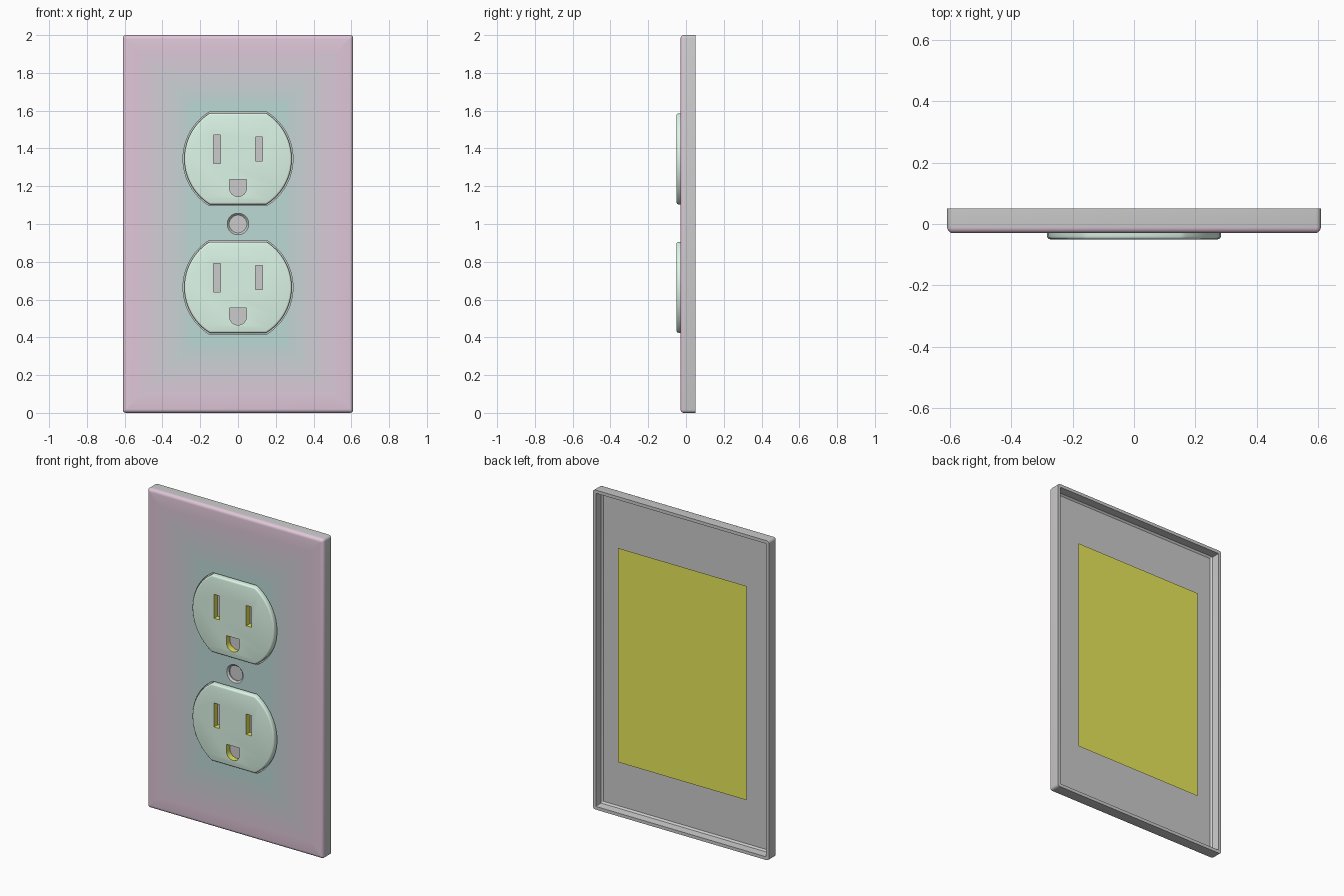
import bpy, bmesh
from math import sin, cos, pi, asin

if "Cube" in bpy.data.objects:
    bpy.data.objects.remove(bpy.data.objects["Cube"])


def material(name, rgb):
    m = bpy.data.materials.new(name)
    m.diffuse_color = (*rgb, 1)
    m.use_nodes = True
    m.node_tree.nodes["Principled BSDF"].inputs["Base Color"].default_value = m.diffuse_color
    return m


GREY = material("grey", (0.8, 0.8, 0.8))
YELLOW = material("yellow", (0.8, 0.8, 0.1))
GREEN = material("pale_green", (0.72, 0.92, 0.8))
MAUVE, TEAL = (0.74, 0.57, 0.69), (0.5, 0.7, 0.66)


def loft(name, rings, mats, span_mats=None):
    """Skin a list of (outline, y) rings into a closed solid; outlines are (x, z) lists."""
    bm = bmesh.new()
    loops = [[bm.verts.new((x, y, z)) for x, z in pts] for pts, y in rings]
    n = len(loops[0])
    first = bm.faces.new(loops[0])
    last = bm.faces.new(loops[-1])
    for k, (a, b) in enumerate(zip(loops, loops[1:])):
        for i in range(n):
            j = (i + 1) % n
            f = bm.faces.new((a[i], a[j], b[j], b[i]))
            f.material_index = span_mats[k] if span_mats else 0
    if span_mats:
        first.material_index, last.material_index = span_mats[0], span_mats[-1]
    bmesh.ops.recalc_face_normals(bm, faces=bm.faces)
    me = bpy.data.meshes.new(name)
    bm.to_mesh(me)
    bm.free()
    for m in mats:
        me.materials.append(m)
    ob = bpy.data.objects.new(name, me)
    bpy.context.collection.objects.link(ob)
    return ob


def activate(ob):
    bpy.ops.object.select_all(action='DESELECT')
    ob.select_set(True)
    bpy.context.view_layer.objects.active = ob


def cut(ob, cutter):
    """Subtract the cutter, keeping the cutter's colour on the new walls."""
    cutter.hide_render = True
    mod = ob.modifiers.new("cut", 'BOOLEAN')
    mod.operation, mod.solver, mod.object = 'DIFFERENCE', 'EXACT', cutter
    mod.material_mode = 'TRANSFER'
    activate(ob)
    bpy.ops.object.modifier_apply(modifier=mod.name)
    bpy.data.objects.remove(cutter)


def smooth(ob):
    activate(ob)
    bpy.ops.object.shade_smooth_by_angle(angle=0.6)


def plate_outline(d):
    """Rounded rectangle, inset by d from the plate's edge."""
    r = max(0.016 - d, 0.003)
    w, h = 0.61 - d - r, 1 - d - r
    pts = []
    for q, (sx, sz) in enumerate(((1, 1), (-1, 1), (-1, -1), (1, -1))):
        for i in range(4):
            a = (q + i / 3) * pi / 2
            pts.append((sx * w + r * cos(a), 1 + sz * h + r * sin(a)))
    return pts


def circle(r, cz, n=40):
    return [(r * cos(2 * pi * i / n), cz + r * sin(2 * pi * i / n)) for i in range(n)]


def socket_outline(r, h, cz, n=24):
    """Circle with flat top and bottom."""
    a = asin(h / r)
    right = [(r * cos(t), r * sin(t)) for t in (-a + 2 * a * i / n for i in range(n + 1))]
    return [(x, cz + z) for x, z in right] + [(-x, cz + z) for x, z in reversed(right)]


def rect(x0, x1, z0, z1):
    return [(x0, z0), (x1, z0), (x1, z1), (x0, z1)]


# Cover plate: hollow back, rim, sides, rounded front edge, colour-graded front
BANDS = 8
plate_mats = [GREY] + [material(f"plate_tint_{i}", [m + (t - m) * i / BANDS for m, t in zip(MAUVE, TEAL)])
                       for i in range(BANDS + 1)]
rings = [(0.032, -0.01), (0.022, 0.0), (0.02, 0.05), (0, 0.05), (0, -0.01)]
spans = [0, 0, 0, 0]
for i in range(1, 6):
    a = i / 5 * pi / 2
    rings.append((0.02 - 0.02 * cos(a), -0.01 - 0.02 * sin(a)))
    spans.append(1)
for i in range(BANDS):
    rings.append((0.09 + 0.3 * i / (BANDS - 1), -0.03))
    spans.append(1 + i)
spans[-1] = BANDS + 1
plate = loft("cover_plate", [(plate_outline(d), y) for d, y in rings], plate_mats, spans)

FLOOR = -0.014
# Countersunk screw hole
cut(plate, loft("screw_cutter", [(circle(0.067, 1), -0.04), (circle(0.047, 1), -0.02),
                                 (circle(0.047, 1), FLOOR)], [GREY]))

# Two sockets, each sitting in a recess of the plate
for name, cz in (("upper_socket", 1.345), ("lower_socket", 0.665)):
    hole = socket_outline(0.291, 0.248, cz)
    cut(plate, loft("recess_cutter", [(hole, -0.06), (hole, FLOOR)], [GREY]))

    body = [(0, FLOOR), (0, -0.04)]
    body += [(0.01 * (1 - cos(a)), -0.04 - 0.01 * sin(a)) for a in (pi / 6, pi / 3, pi / 2)]
    socket = loft(name, [(socket_outline(0.284 - d, 0.241 - d, cz), y) for d, y in body], [GREEN])

    # Blade slots and the D-shaped ground slot
    ground = [(0.045, cz - 0.11), (-0.045, cz - 0.11)]
    ground += [(-0.045 * cos(pi * i / 16), cz - 0.155 - 0.045 * sin(pi * i / 16)) for i in range(17)]
    for slot in (rect(-0.131, -0.093, cz - 0.025, cz + 0.125),
                 rect(0.092, 0.13, cz - 0.012, cz + 0.115), ground):
        cut(socket, loft("slot_cutter", [(slot, -0.07), (slot, 0.01)], [YELLOW]))
    smooth(socket)
smooth(plate)

# Yellow backing sheet behind the plate
me = bpy.data.meshes.new("backing_sheet")
me.from_pydata([(x, 0.035, z) for x, z in rect(-0.445, 0.445, 0.33, 1.67)], [], [(3, 2, 1, 0)])
me.materials.append(YELLOW)
bpy.context.collection.objects.link(bpy.data.objects.new("backing_sheet", me))
